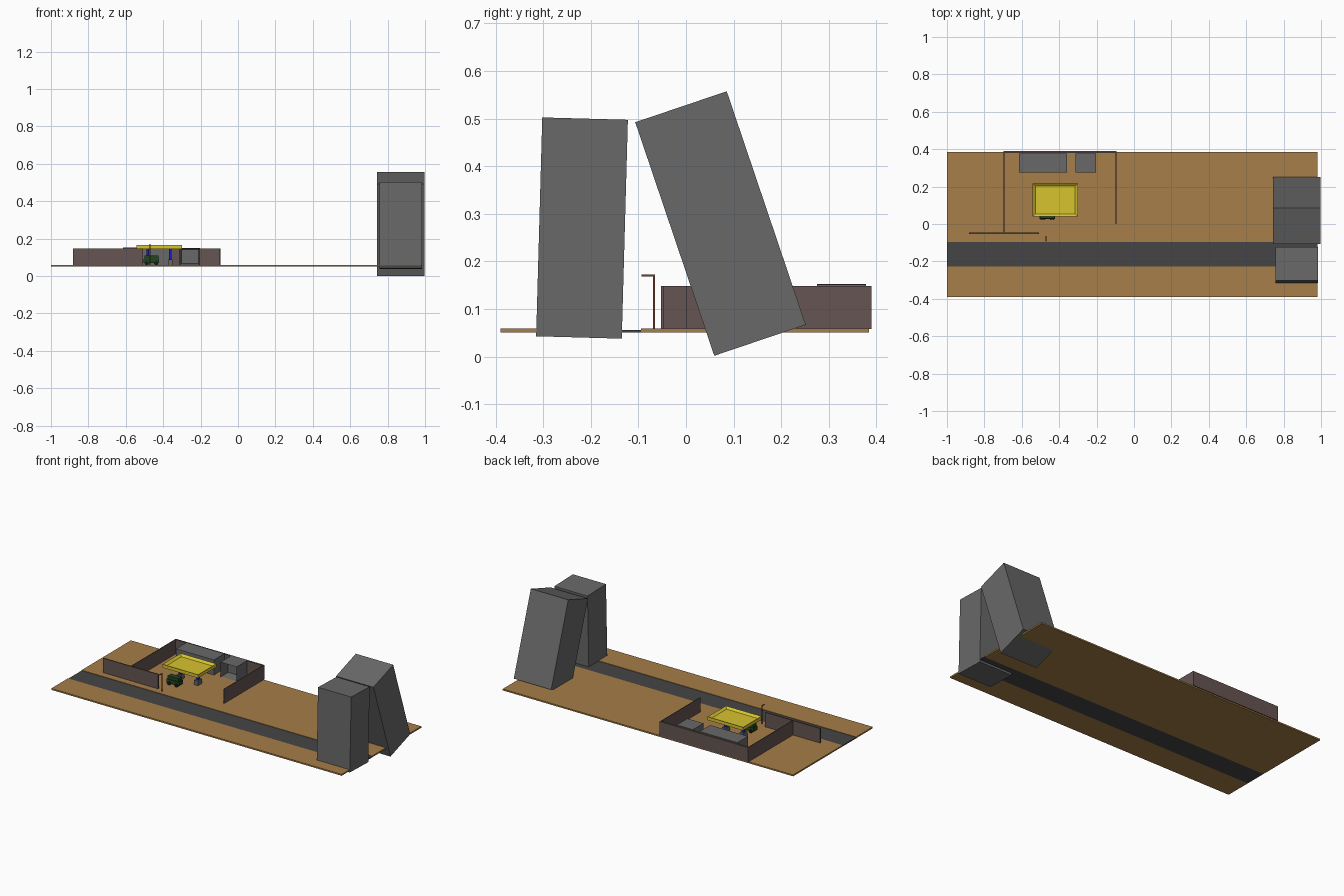
import bpy, bmesh, math
from mathutils import Matrix

if "Cube" in bpy.data.objects:
    bpy.data.objects.remove(bpy.data.objects["Cube"])


def material(name, r, g, b):
    m = bpy.data.materials.new(name)
    m.diffuse_color = (r, g, b, 1)
    m.use_nodes = True
    m.node_tree.nodes["Principled BSDF"].inputs["Base Color"].default_value = m.diffuse_color
    return m


SAND = material("sand", 0.38, 0.21, 0.065)
ASPHALT = material("asphalt", 0.06, 0.06, 0.06)
WALL = material("wall_brown", 0.13, 0.09, 0.085)
YELLOW = material("yellow", 0.68, 0.55, 0.03)
BLUE = material("blue", 0.01, 0.01, 0.6)
GREEN = material("dark_green", 0.015, 0.06, 0.015)
BLACK = material("black", 0.01, 0.01, 0.01)
RUST = material("rust", 0.2, 0.05, 0.03)
GREY = material("grey", 0.14, 0.14, 0.14)


def finish(bm, name, mat):
    me = bpy.data.meshes.new(name)
    bm.to_mesh(me)
    bm.free()
    me.materials.append(mat)
    ob = bpy.data.objects.new(name, me)
    bpy.context.collection.objects.link(ob)
    return ob


def box(name, x, y, z, mat, recess=None):
    """Box from (min, max) ranges; recess = (axis normal, rim, depth)."""
    bm = bmesh.new()
    bmesh.ops.create_cube(bm, size=1)
    for v in bm.verts:
        for i, (lo, hi) in enumerate((x, y, z)):
            v.co[i] = lo if v.co[i] < 0 else hi
    bm.normal_update()
    if recess:
        direction, rim, depth = recess
        face = max(bm.faces, key=lambda f: sum(a * b for a, b in zip(f.normal, direction)))
        bmesh.ops.inset_region(bm, faces=[face], thickness=rim)
        for v in face.verts:
            for i in range(3):
                v.co[i] -= direction[i] * depth
    return finish(bm, name, mat)


def leaning_tower(name, x, y, z, width, height, angle):
    ob = box(name, (-(x[1] - x[0]) / 2, (x[1] - x[0]) / 2),
             (-width / 2, width / 2), (-height / 2, height / 2), GREY)
    ob.location = ((x[0] + x[1]) / 2, y, z)
    ob.rotation_euler.x = math.radians(angle)


# Ground strips and road
box("ground_front", (-1, 0.98), (-0.39, -0.228), (0.05, 0.059), SAND)
box("ground_back", (-1, 0.98), (-0.095, 0.385), (0.05, 0.059), SAND)
box("road", (-1, 0.98), (-0.228, -0.095), (0.05, 0.056), ASPHALT)

# Yard walls
wz = (0.058, 0.148)
box("back_wall", (-0.697, -0.094), (0.38, 0.39), wz, WALL)
box("left_wall", (-0.697, -0.692), (-0.05, 0.385), wz, WALL)
box("right_wall", (-0.098, -0.094), (0.0, 0.385), wz, WALL)
box("front_wall", (-0.882, -0.508), (-0.053, -0.046), wz, WALL)

# Buildings along the back wall, the small one with an open front
box("shop", (-0.615, -0.357), (0.275, 0.378), (0.058, 0.152), GREY)
box("garage", (-0.312, -0.202), (0.275, 0.378), (0.058, 0.151), GREY,
    recess=((0, -1, 0), 0.014, 0.06))

# Canopy tray on two posts with pumps
box("canopy", (-0.542, -0.3), (0.04, 0.217), (0.145, 0.166), YELLOW,
    recess=((0, 0, 1), 0.02, 0.012))
for i, px in enumerate((-0.482, -0.362)):
    box(f"canopy_post_{i}", (px - 0.007, px + 0.007), (0.12, 0.136), (0.058, 0.147), BLUE)
    box(f"pump_{i}", (px - 0.013, px + 0.013), (0.108, 0.148), (0.058, 0.088), GREY)

# Parked car
box("car_body", (-0.505, -0.422), (0.026, 0.066), (0.069, 0.092), GREEN)
box("car_cabin", (-0.5, -0.426), (0.03, 0.062), (0.091, 0.111), GREEN)
for i, wx in enumerate((-0.488, -0.438)):
    for j, wy in enumerate((0.027, 0.065)):
        bm = bmesh.new()
        bmesh.ops.create_cone(bm, cap_ends=True, segments=12, radius1=0.011,
                              radius2=0.011, depth=0.008,
                              matrix=Matrix.Translation((wx, wy, 0.069)) @ Matrix.Rotation(math.pi / 2, 4, 'X'))
        finish(bm, f"car_wheel_{i}_{j}", BLACK)

# Street lamp
box("lamp_post", (-0.472, -0.468), (-0.069, -0.065), (0.058, 0.171), RUST)
box("lamp_arm", (-0.472, -0.468), (-0.093, -0.065), (0.168, 0.172), RUST)

# Two leaning towers
leaning_tower("front_tower", (0.757, 0.983), -0.2185, 0.27, 0.18, 0.46, -1.6)
leaning_tower("back_tower", (0.743, 0.998), 0.0725, 0.2795, 0.203, 0.518, 18.7)
